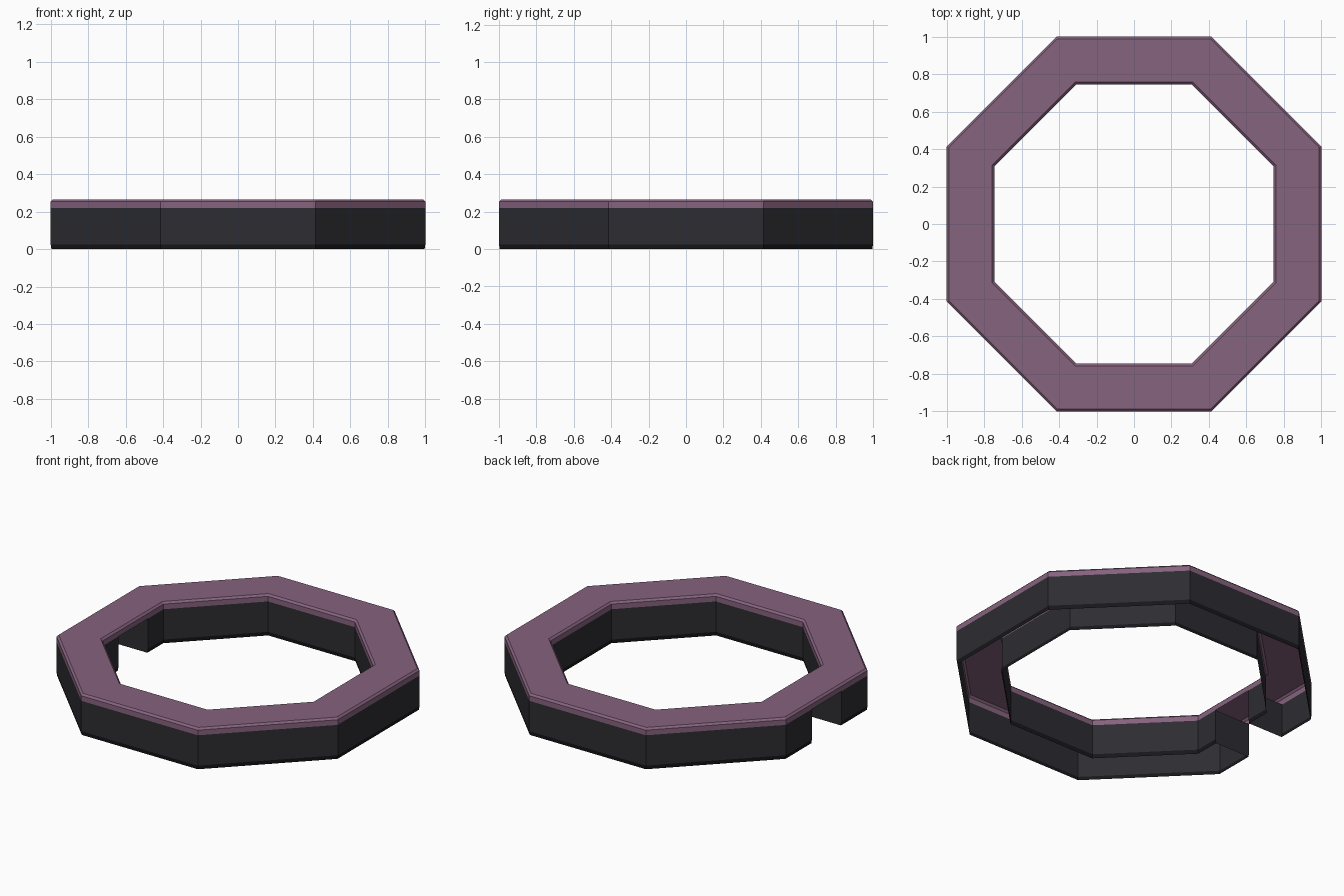
import bpy, bmesh, math

if "Cube" in bpy.data.objects:
    bpy.data.objects.remove(bpy.data.objects["Cube"])

OUT, INN = 1.0, 0.745      # outer and inner apothems of the octagon
H, SEAM = 0.265, 0.22      # total height, height where the cap meets the walls
GAP = 0.15                 # half width of the opening in the -x side


def material(name, rgb):
    m = bpy.data.materials.new(name)
    m.diffuse_color = (*rgb, 1)
    m.use_nodes = True
    m.node_tree.nodes["Principled BSDF"].inputs["Base Color"].default_value = m.diffuse_color
    return m


purple = material("purple", (0.24, 0.125, 0.21))
dark = material("charcoal", (0.026, 0.026, 0.032))
black = material("black", (0.009, 0.008, 0.010))


def octagon(a):
    """Corners counter-clockwise, starting just after the -x side."""
    r = a / math.cos(math.pi / 8)
    angles = [math.radians(202.5 + 45 * k) for k in range(8)]
    return [(r * math.cos(t), r * math.sin(t)) for t in angles]


def sweep(bm, profile, opened=False, mats=None):
    """Run an (apothem, height) profile around the octagon."""
    rows = []
    for a, z in profile:
        pts = octagon(a)
        if opened:
            pts = [(-a, -GAP)] + pts + [(-a, GAP)]
        rows.append([bm.verts.new((x, y, z)) for x, y in pts])
    n = len(rows[0])
    for i in range(len(rows) - 1):
        lo, hi = rows[i], rows[i + 1]
        for k in range(n - 1 if opened else n):
            j = (k + 1) % n
            f = bm.faces.new((lo[k], lo[j], hi[j], hi[k]))
            f.material_index = mats[i] if mats else 0
    return rows


def finish(name, bm, mats):
    me = bpy.data.meshes.new(name)
    bm.to_mesh(me)
    bm.free()
    for m in mats:
        me.materials.append(m)
    ob = bpy.data.objects.new(name, me)
    bpy.context.collection.objects.link(ob)
    return ob


# Purple cap: open-bottomed shell with chamfered rims
c = 0.012
bm = bmesh.new()
sweep(bm, [(OUT, SEAM), (OUT, H - c), (OUT - c, H),
           (INN + c, H), (INN, H - c), (INN, SEAM)])
finish("top_cap", bm, [purple])

# Dark walls: thin outer and inner sheets with a darker lower edge
bm = bmesh.new()
outer = sweep(bm, [(OUT - 0.004, 0), (OUT, 0.025), (OUT, SEAM)], True, [1, 0])
inner = sweep(bm, [(INN, SEAM), (INN, 0.025), (INN + 0.004, 0)], True, [0, 1])

# End walls closing the channel on both sides of the opening
for end in (0, -1):
    loop = [row[end] for row in outer] + [row[end] for row in inner]
    bm.faces.new(loop if end else loop[::-1])
finish("side_walls", bm, [dark, black])
